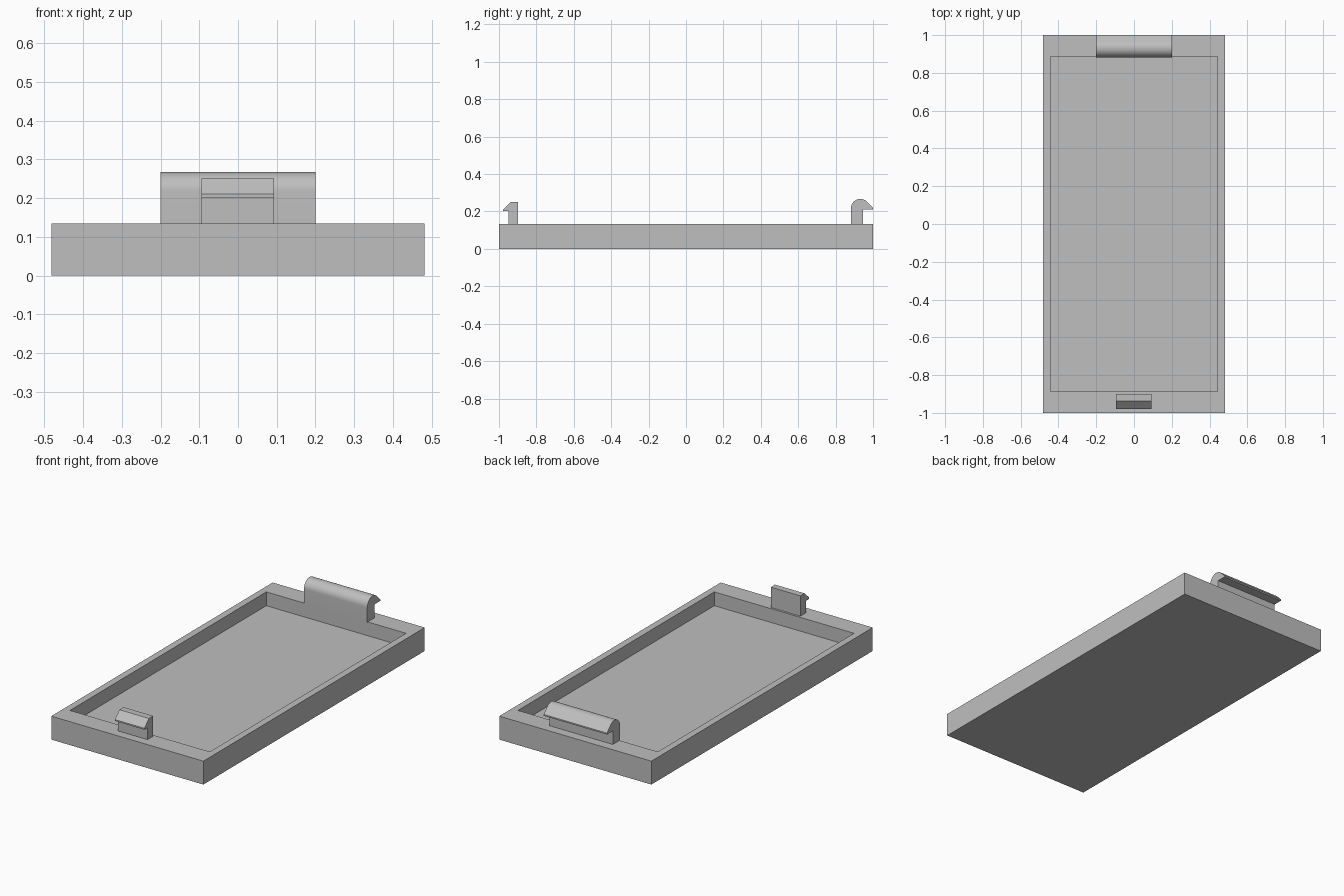
import bpy, bmesh, math

cube = bpy.data.objects.get("Cube")
if cube:
    bpy.data.objects.remove(cube, do_unlink=True)

grey = bpy.data.materials.new("plain grey")
grey.use_nodes = True
GREY = (0.52, 0.52, 0.52, 1)
grey.diffuse_color = GREY
grey.node_tree.nodes["Principled BSDF"].inputs["Base Color"].default_value = GREY

RIM = 0.134
FLOOR = 0.055


def finish(name, bm, smooth=False):
    bmesh.ops.recalc_face_normals(bm, faces=bm.faces)
    mesh = bpy.data.meshes.new(name)
    bm.to_mesh(mesh)
    bm.free()
    mesh.materials.append(grey)
    obj = bpy.data.objects.new(name, mesh)
    bpy.context.collection.objects.link(obj)
    if smooth:
        bpy.ops.object.select_all(action="DESELECT")
        obj.select_set(True)
        bpy.context.view_layer.objects.active = obj
        bpy.ops.object.shade_smooth_by_angle(angle=math.radians(25))
    return obj


def clip(name, profile, x0, x1, smooth=False):
    """Extrude a (y, z) side profile from x0 to x1."""
    bm = bmesh.new()
    face = bm.faces.new([bm.verts.new((x0, y, z)) for y, z in profile])
    grown = bmesh.ops.extrude_face_region(bm, geom=[face])
    verts = [g for g in grown["geom"] if isinstance(g, bmesh.types.BMVert)]
    bmesh.ops.translate(bm, verts=verts, vec=(x1 - x0, 0, 0))
    return finish(name, bm, smooth)


# Shallow tray: a slab whose top is inset and pushed down to the floor
bm = bmesh.new()
bmesh.ops.create_cube(bm, size=1)
for v in bm.verts:
    v.co = (v.co.x * 0.962, v.co.y * 2, (v.co.z + 0.5) * RIM)
bm.faces.ensure_lookup_table()
top = max(bm.faces, key=lambda f: f.calc_center_median().z)
bmesh.ops.inset_region(bm, faces=[top], thickness=0.03)
for v in top.verts:
    v.co.x = math.copysign(0.442, v.co.x)
    v.co.y = math.copysign(0.887, v.co.y)
pocket = bmesh.ops.extrude_discrete_faces(bm, faces=[top])["faces"][0]
for v in pocket.verts:
    v.co.z = FLOOR
finish("tray", bm)

# Narrow front latch with a sloped hook
clip("front_latch", [
    (-0.899, RIM), (-0.899, 0.25), (-0.937, 0.25), (-0.979, 0.21),
    (-0.979, 0.202), (-0.950, 0.202), (-0.950, RIM)], -0.094, 0.093)

# Wide back latch with a rounded shoulder and sloped hook
radius, cy, cz = 0.05, 0.932, 0.217
arc = [(cy + radius * math.cos(a), cz + radius * math.sin(a))
       for a in (math.radians(180 - 135 * i / 18) for i in range(19))]
clip("back_latch", [(0.882, RIM)] + arc + [
    (1.0, 0.219), (1.0, 0.211), (0.947, 0.211), (0.947, RIM)],
    -0.2, 0.2, smooth=True)
